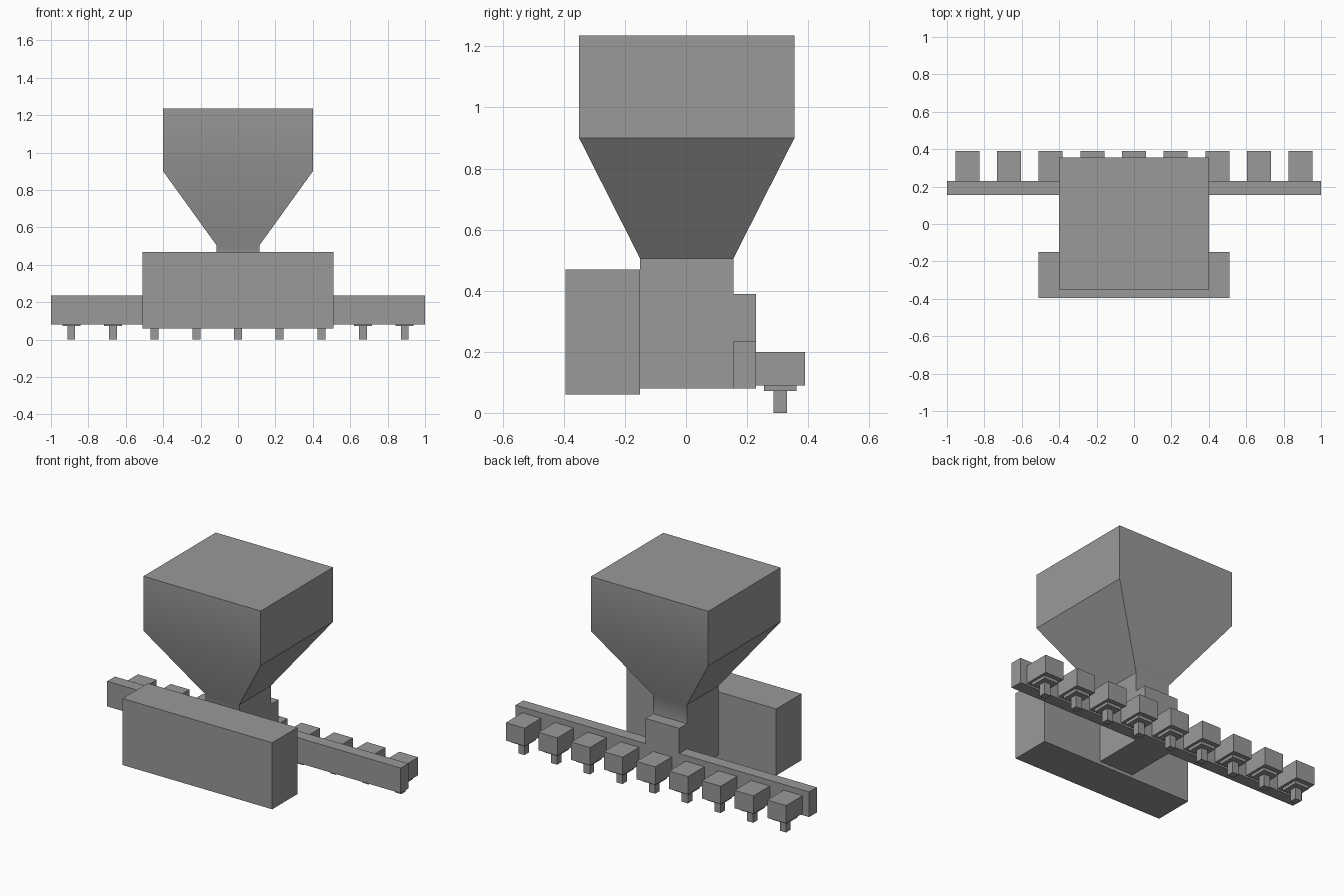
import bpy
import bmesh
import math

cube = bpy.data.objects.get("Cube")
if cube:
    bpy.data.objects.remove(cube, do_unlink=True)

# One grey for the whole machine
GREY = (0.32, 0.32, 0.32, 1)
grey = bpy.data.materials.new("machine grey")
grey.use_nodes = True
grey.diffuse_color = GREY
grey.node_tree.nodes["Principled BSDF"].inputs["Base Color"].default_value = GREY


def add_object(name, bm):
    bmesh.ops.recalc_face_normals(bm, faces=bm.faces)
    mesh = bpy.data.meshes.new(name)
    bm.to_mesh(mesh)
    bm.free()
    mesh.materials.append(grey)
    obj = bpy.data.objects.new(name, mesh)
    bpy.context.collection.objects.link(obj)
    return obj


def box(name, xs, ys, zs):
    bm = bmesh.new()
    bmesh.ops.create_cube(bm, size=1)
    for v in bm.verts:
        v.co = [r[0] if c < 0 else r[1] for c, r in zip(v.co, (xs, ys, zs))]
    return add_object(name, bm)


# Hopper: rectangular rings (z, half width, front y, back y) bridged upwards
rings = [
    (0.08, 0.115, -0.15, 0.155),
    (0.39, 0.115, -0.15, 0.155),
    (0.505, 0.115, -0.15, 0.155),
    (0.90, 0.40, -0.35, 0.355),
    (1.235, 0.40, -0.35, 0.355),
]
bm = bmesh.new()
loops = [[bm.verts.new((x, y, z)) for x, y in ((-w, f), (w, f), (w, b), (-w, b))]
         for z, w, f, b in rings]
bm.faces.new(loops[0])
bm.faces.new(loops[-1])
for low, high in zip(loops, loops[1:]):
    for i in range(4):
        j = (i + 1) % 4
        face = bm.faces.new((low[i], low[j], high[j], high[i]))
        if low is loops[0] and i == 2:
            mount_face = face

# Rear mount: pulled out of the lower back of the neck
pulled = bmesh.ops.extrude_discrete_faces(bm, faces=[mount_face])["faces"]
for v in pulled[0].verts:
    v.co.y = 0.23
hopper = add_object("hopper", bm)

bpy.ops.object.select_all(action="DESELECT")
hopper.select_set(True)
bpy.context.view_layer.objects.active = hopper
bpy.ops.object.shade_smooth_by_angle(angle=math.radians(30))

# Front weight box and rear toolbar
box("front_box", (-0.51, 0.51), (-0.395, -0.15), (0.06, 0.47))
box("toolbar", (-1, 1), (0.155, 0.23), (0.08, 0.235))

# Row of nine units, each with a housing, collar and stem
for i in range(9):
    x = (i - 4) * 0.2228
    for part, half, ys, zs in (
        ("housing", 0.064, (0.23, 0.39), (0.09, 0.20)),
        ("collar", 0.048, (0.255, 0.362), (0.072, 0.09)),
        ("stem", 0.021, (0.287, 0.33), (0, 0.072)),
    ):
        box(f"row_{part}_{i + 1}", (x - half, x + half), ys, zs)
